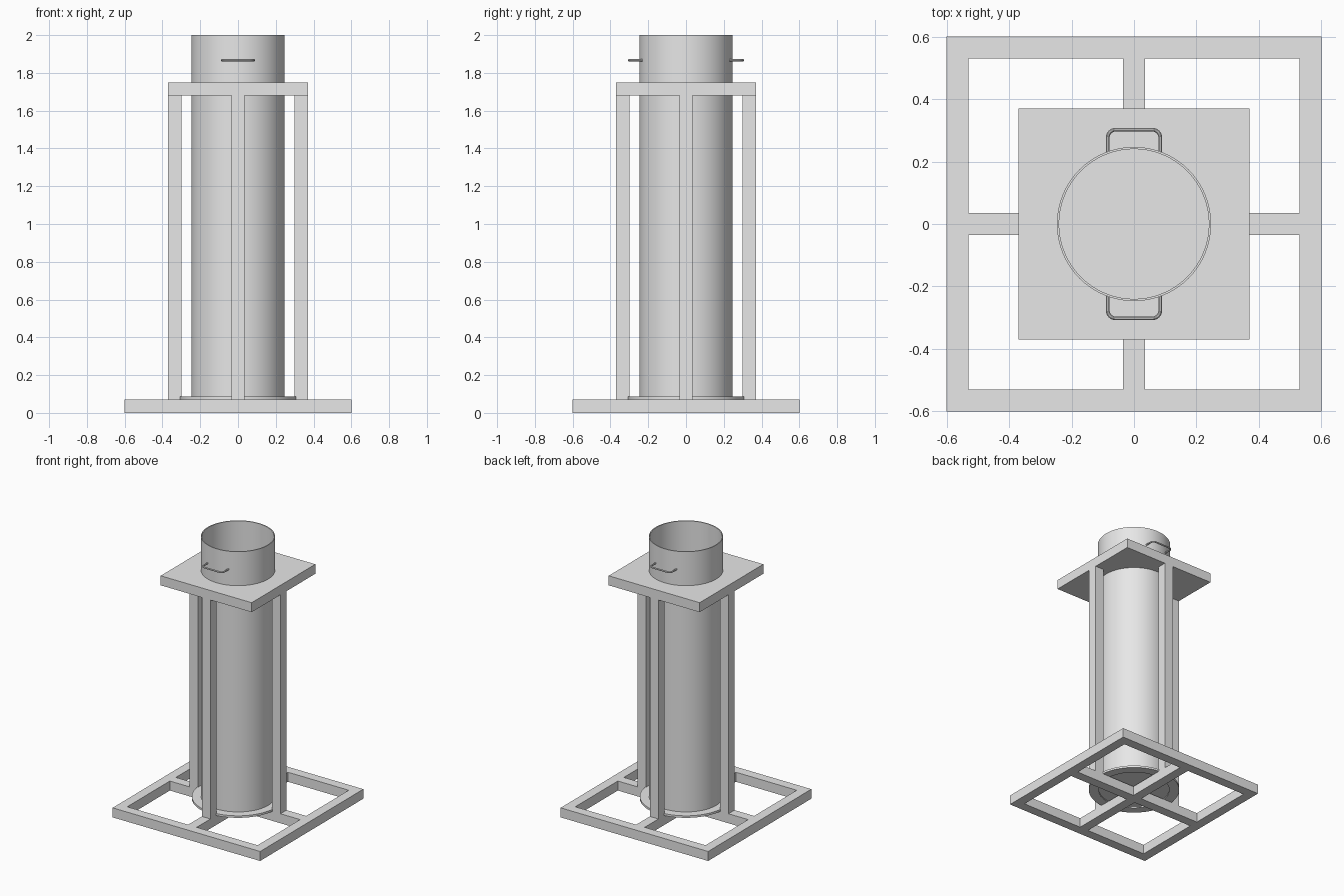
import bpy, bmesh, math
from mathutils import Vector

cube = bpy.data.objects.get("Cube")
if cube:
    bpy.data.objects.remove(cube, do_unlink=True)

grey = bpy.data.materials.new("light grey metal")
grey.use_nodes = True
COLOUR = (0.8, 0.8, 0.8, 1)
grey.diffuse_color = COLOUR
grey.node_tree.nodes["Principled BSDF"].inputs["Base Color"].default_value = COLOUR


def finish(name, bm, smooth=False):
    bmesh.ops.recalc_face_normals(bm, faces=bm.faces)
    mesh = bpy.data.meshes.new(name)
    bm.to_mesh(mesh)
    bm.free()
    obj = bpy.data.objects.new(name, mesh)
    bpy.context.collection.objects.link(obj)
    mesh.materials.append(grey)
    if smooth:
        bpy.ops.object.select_all(action='DESELECT')
        obj.select_set(True)
        bpy.context.view_layer.objects.active = obj
        bpy.ops.object.shade_smooth_by_angle(angle=math.radians(30))
    return obj


def box(name, centre, size):
    bm = bmesh.new()
    bmesh.ops.create_cube(bm, size=1)
    for v in bm.verts:
        v.co = Vector(c + a * s for c, a, s in zip(centre, v.co, size))
    return finish(name, bm)


def lathe(name, profile, steps=64, smooth=True):
    """Turn a closed (radius, z, is_square) profile; square points follow a square outline."""
    bm = bmesh.new()
    rings = []
    for r, z, square in profile:
        ring = []
        for i in range(steps):
            a = math.tau * i / steps
            c, s = math.cos(a), math.sin(a)
            k = r / max(abs(c), abs(s)) if square else r
            ring.append(bm.verts.new((k * c, k * s, z)))
        rings.append(ring)
    for p, ring in enumerate(rings):
        nxt = rings[(p + 1) % len(rings)]
        for i in range(steps):
            j = (i + 1) % steps
            bm.faces.new((ring[i], ring[j], nxt[j], nxt[i]))
    return finish(name, bm, smooth)


# Base frame: square border with a cross, cut from a grid and extruded upwards
ticks = [-0.6, -0.53, -0.035, 0.035, 0.53, 0.6]
bm = bmesh.new()
grid = [[bm.verts.new((x, y, 0)) for y in ticks] for x in ticks]
for i in range(5):
    for j in range(5):
        if not (i in (1, 3) and j in (1, 3)):
            bm.faces.new((grid[i][j], grid[i + 1][j], grid[i + 1][j + 1], grid[i][j + 1]))
up = bmesh.ops.extrude_face_region(bm, geom=bm.faces[:], use_keep_orig=True)
for v in up["geom"]:
    if isinstance(v, bmesh.types.BMVert):
        v.co.z = 0.07
finish("base_frame", bm)

# Four posts, one on each arm of the cross
for name, x, y in (("left_post", 1, 0), ("right_post", -1, 0),
                   ("front_post", 0, -1), ("back_post", 0, 1)):
    box(name, (0.335 * x, 0.335 * y, 0.875), (0.07, 0.07, 1.61))

# Square top plate with a round hole for the tube
lathe("top_plate", [(0.37, 1.68, True), (0.37, 1.75, True),
                    (0.244, 1.75, False), (0.244, 1.68, False)], smooth=False)

# Open tube, foot flange and floor disc
lathe("tube", [(0.247, 0.072, False), (0.247, 2.0, False),
               (0.24, 2.0, False), (0.24, 0.072, False)])
lathe("foot_flange", [(0.308, 0.071, False), (0.308, 0.086, False),
                      (0.243, 0.086, False), (0.243, 0.071, False)])
bm = bmesh.new()
bmesh.ops.create_cone(bm, cap_ends=True, segments=64, radius1=0.243, radius2=0.243, depth=0.008)
bmesh.ops.translate(bm, verts=bm.verts, vec=(0, 0, 0.082))
finish("tube_floor", bm, True)


# Wire handles with rounded corners, front and back
def handle(name, side):
    half, out, r, z = 0.084, 0.302, 0.025, 1.867
    points = [(half, 0.23)]
    for cx, start in ((half - r, 0), (r - half, 90)):
        for k in range(7):
            a = math.radians(start + 15 * k)
            points.append((cx + r * math.cos(a), out - r + r * math.sin(a)))
    points.append((-half, 0.23))
    path = [Vector((x, y * side, z)) for x, y in points]
    bm = bmesh.new()
    rings = []
    for i, p in enumerate(path):
        t = (path[min(i + 1, len(path) - 1)] - path[max(i - 1, 0)]).normalized()
        across = t.cross(Vector((0, 0, 1)))
        rings.append([bm.verts.new(p + 0.006 * (across * math.cos(math.tau * k / 10)
                      + Vector((0, 0, 1)) * math.sin(math.tau * k / 10))) for k in range(10)])
    for a, b in zip(rings, rings[1:]):
        for k in range(10):
            m = (k + 1) % 10
            bm.faces.new((a[k], a[m], b[m], b[k]))
    bm.faces.new(rings[0])
    bm.faces.new(rings[-1])
    finish(name, bm, True)


handle("front_handle", -1)
handle("back_handle", 1)
